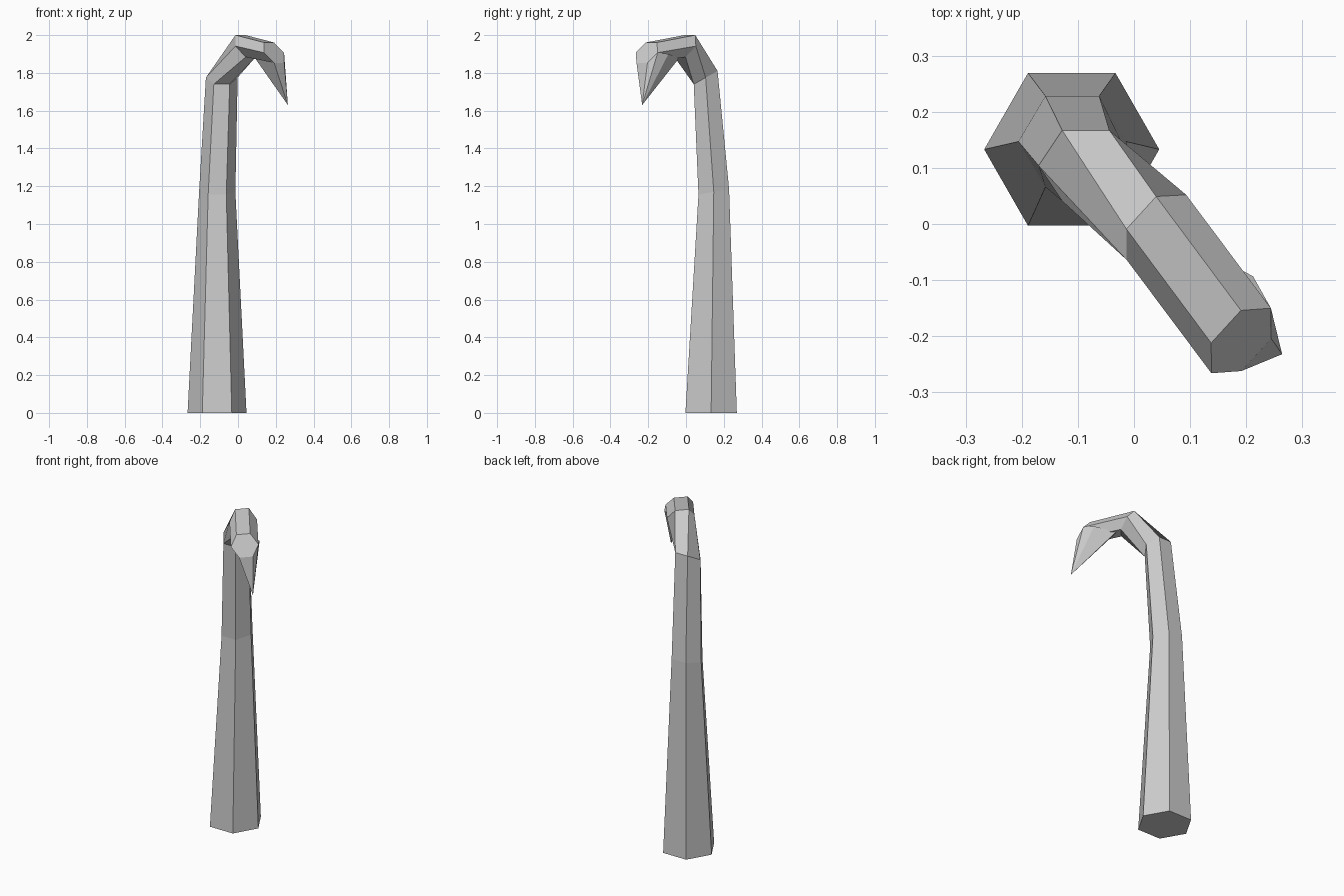
import bpy, bmesh
from mathutils import Vector

if "Cube" in bpy.data.objects:
    bpy.data.objects.remove(bpy.data.objects["Cube"])


def finish(bm, name):
    bmesh.ops.recalc_face_normals(bm, faces=bm.faces[:])
    me = bpy.data.meshes.new(name)
    bm.to_mesh(me)
    bm.free()
    ob = bpy.data.objects.new(name, me)
    bpy.context.collection.objects.link(ob)
    return ob


def hexagon(c, v, w):
    """Six points: v is the apothem vector, w half of one side."""
    c, v, w = Vector(c), Vector(v), Vector(w)
    return [c + v - w, c + v + w, c + 2 * w, c - v + w, c - v - w, c - 2 * w]


# Hooked shaft: hexagonal sections swept from the foot to the bent end
sections = [
    hexagon((-0.111, 0.133, 0), (0, 0.136, 0), (0.078, 0, 0)),
    hexagon((-0.110, 0.147, 1.17), (0, 0.081, 0.015), (0.048, 0, 0)),
    hexagon((-0.086, 0.104, 1.775), (0, 0.063, 0.035), (0.042, 0, 0)),
    hexagon((0.040, -0.006, 1.942), (-0.027, 0.026, 0.058), (0.0265, 0.029, 0)),
    hexagon((0.191, -0.208, 1.907), (-0.027, 0.025, 0.054), (0.0265, 0.029, 0)),
]
bm = bmesh.new()
rings = [[bm.verts.new(p) for p in s] for s in sections]
for a, b in zip(rings, rings[1:]):
    for i in range(6):
        j = (i + 1) % 6
        bm.faces.new((a[i], a[j], b[j], b[i]))
bm.faces.new(rings[0])
bm.faces.new(rings[-1])
finish(bm, "hooked_shaft")

# Pointed spike hanging below the end of the hook
end = sections[-1]
base = [end[4], end[3], end[2], Vector((0.212, -0.093, 1.90)),
        Vector((0.100, -0.035, 1.88)), Vector((0.085, -0.06, 1.885))]
bm = bmesh.new()
loop = [bm.verts.new(p) for p in base]
tip = bm.verts.new((0.264, -0.232, 1.63))
for i in range(len(loop)):
    bm.faces.new((loop[i], loop[(i + 1) % len(loop)], tip))
bm.faces.new(loop)
finish(bm, "spike")
